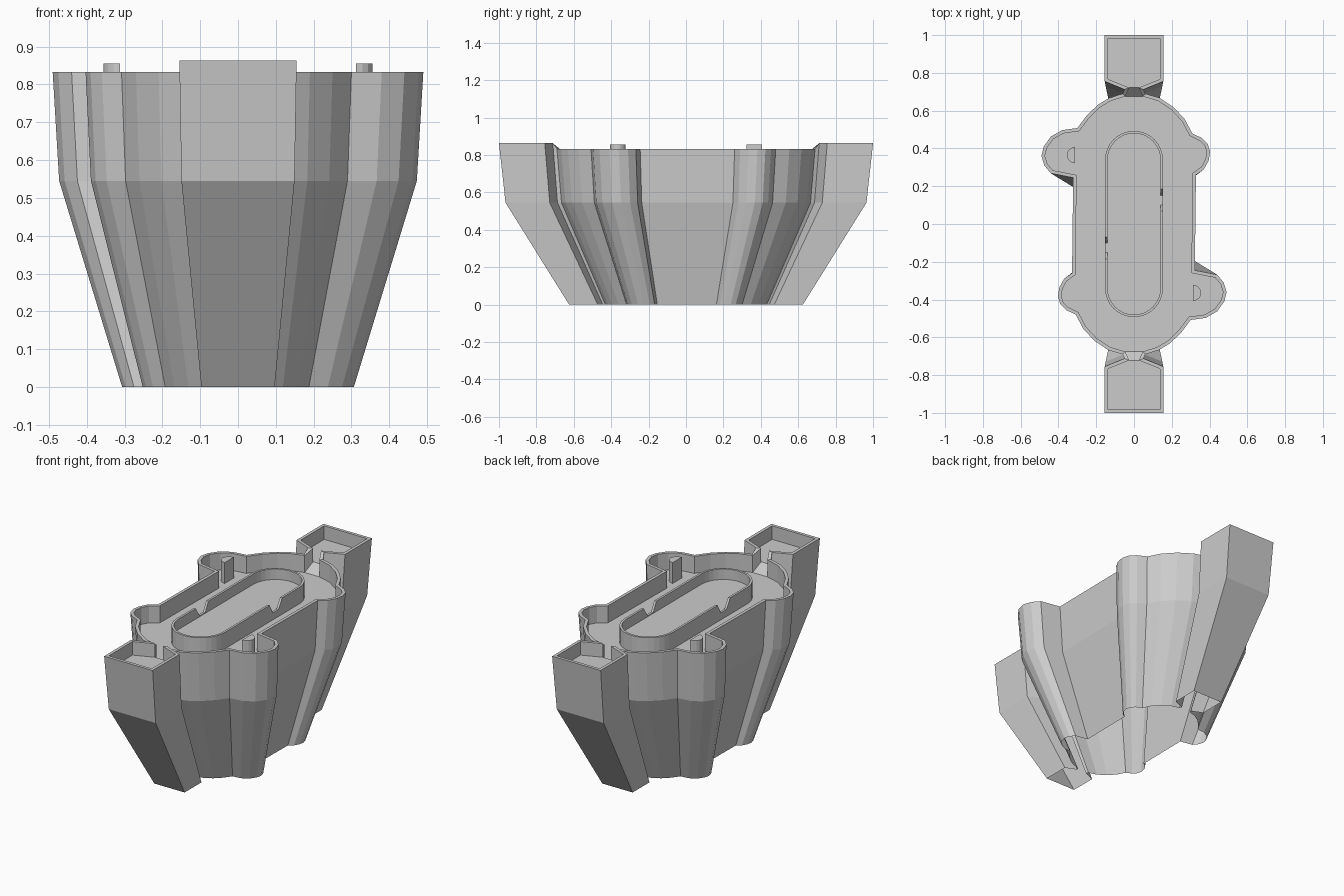
import bpy, math
from mathutils import Vector

if "Cube" in bpy.data.objects:
    bpy.data.objects.remove(bpy.data.objects["Cube"])

# right-hand half of the plan outline, front to back; the left half is its half turn
GATE_A = [(0.155, -1.0), (0.155, -0.755), (0.05, -0.712)]
BODY = [(0.06, -0.69), (0.13, -0.668), (0.19, -0.632), (0.25, -0.575), (0.3, -0.508),
        (0.38, -0.497), (0.44, -0.463), (0.478, -0.41), (0.49, -0.36), (0.475, -0.31),
        (0.44, -0.268), (0.322, -0.245),
        (0.328, 0.26), (0.37, 0.29), (0.395, 0.335), (0.403, 0.382), (0.39, 0.425),
        (0.36, 0.455), (0.308, 0.48),
        (0.27, 0.553), (0.21, 0.618), (0.135, 0.668), (0.06, 0.69)]
GATE_B = [(0.05, 0.712), (0.155, 0.755), (0.155, 1.0)]
BODY_TOP, GATE_TOP = 0.833, 0.863
BODY_FLOOR, GATE_FLOOR = 0.735, 0.785


def make(name, verts, faces):
    mesh = bpy.data.meshes.new(name)
    mesh.from_pydata([tuple(v) for v in verts], [], faces)
    mesh.update()
    ob = bpy.data.objects.new(name, mesh)
    bpy.context.collection.objects.link(ob)
    return ob


def turn(pts):
    return pts + [(-x, -y) for x, y in pts]


def inset(pts, d):
    out, n = [], len(pts)
    for i in range(n):
        a, b, c = (Vector(pts[(i + k) % n]) for k in (-1, 0, 1))
        u, v = (b - a).normalized(), (c - b).normalized()
        n1, n2 = Vector((-u.y, u.x)), Vector((-v.y, v.x))
        p = b + (n1 + n2) * d / max(0.4, 1 + n1.dot(n2))
        out.append((p.x, p.y))
    return out


def ring(pts, z, s=1.0):
    zs = z if isinstance(z, list) else [z] * len(pts)
    return [(x * s, y * s, h) for (x, y), h in zip(pts, zs)]


def loft(name, rings, cap=False):
    n = len(rings[0])
    faces = [(r * n + i, r * n + (i + 1) % n, (r + 1) * n + (i + 1) % n, (r + 1) * n + i)
             for r in range(len(rings) - 1) for i in range(n)]
    if cap:
        faces.append(tuple(range((len(rings) - 1) * n, len(rings) * n)))
    return make(name, sum(rings, []), faces)


# tapering hull with parapet, open underneath
half = GATE_A + BODY + GATE_B
outer = turn(half)
inner = inset(outer, 0.018)
is_gate = ([True] * 3 + [False] * len(BODY) + [True] * 3) * 2
tops = [GATE_TOP if g else BODY_TOP for g in is_gate]
lows = [GATE_FLOOR if g else BODY_FLOOR for g in is_gate]
loft("hull_wall", [ring(outer, 0, 0.625), ring(outer, 0.545, 0.965), ring(outer, tops),
                   ring(inner, tops), ring(inner, lows)])

# floors inside the parapet: main deck, two gate floors, two ramps
floor_ring = ring(inner, lows)
n, h, b = len(inner), len(half), len(BODY)
main = list(range(3, 3 + b)) + list(range(h + 3, h + 3 + b))
back = list(range(h - 3, h + 3))
front = list(range(n - 3, n)) + [0, 1, 2]
make("deck_floor", floor_ring, [main, back, front,
                                (h - 4, h - 3, h + 2, h + 3), (n - 4, n - 3, 2, 3)])


# central long rounded basin with two notches in its rim
def basin(r):
    notch = [(r, 0.07), (r, 0.10), (r, 0.15), (r, 0.185)]
    arc = [(r * math.cos(math.pi * k / 16), 0.34 + r * math.sin(math.pi * k / 16)) for k in range(17)]
    return turn(notch + arc)


out_b, in_b = basin(0.153), basin(0.140)
rim = ([0.83, 0.775, 0.775, 0.83] + [0.83] * 17) * 2
loft("central_basin", [ring(out_b, BODY_FLOOR), ring(out_b, rim), ring(in_b, rim),
                       ring(in_b, 0.77)], cap=True)

# half-round posts in the large bastions
for side, label in ((1, "front_right"), (-1, "back_left")):
    post = [(side * (0.312 + 0.044 * math.cos(a)), side * (-0.365 + 0.042 * math.sin(a)))
            for a in (math.pi * (k / 8 - 0.5) for k in range(9))]
    loft("post_" + label, [ring(post, BODY_FLOOR), ring(post, 0.855)], cap=True)
